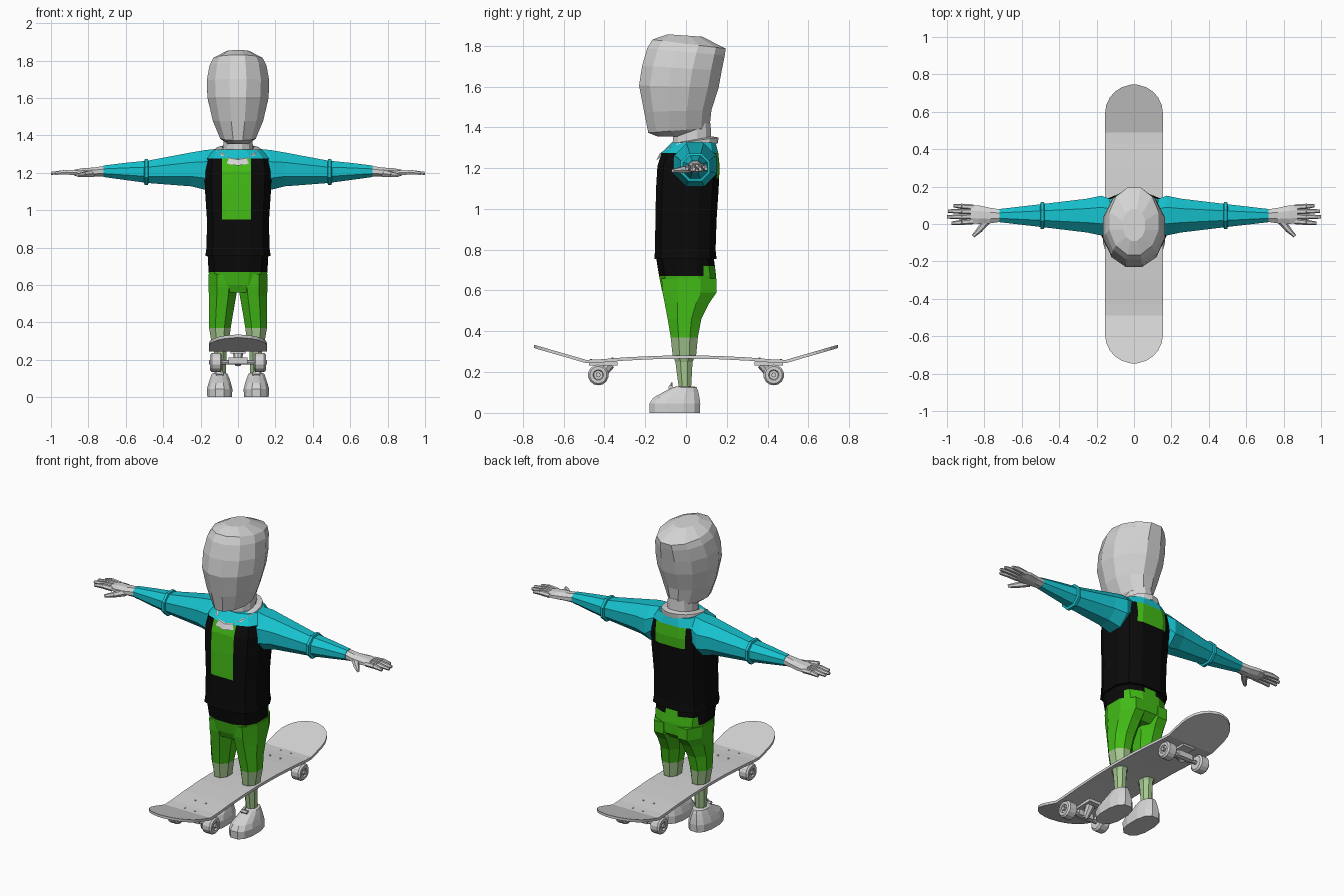
import bpy, bmesh, math
from mathutils import Vector as V

if "Cube" in bpy.data.objects:
    bpy.data.objects.remove(bpy.data.objects["Cube"])


def material(name, r, g, b):
    m = bpy.data.materials.new(name)
    m.diffuse_color = (r, g, b, 1)
    m.use_nodes = True
    m.node_tree.nodes["Principled BSDF"].inputs["Base Color"].default_value = m.diffuse_color
    return m


GREY = material("light grey", .66, .66, .66)
TEAL = material("teal", .008, .54, .62)
GREEN = material("bright green", .055, .50, .008)
BLACK = material("black", .003, .003, .003)
PALE = material("pale green", .38, .58, .28)


def finish(bm, name, mats, cuts=(), rule=None):
    """Split the mesh along colour borders, colour faces by rule, make the object."""
    for co, no in cuts:
        bmesh.ops.bisect_plane(bm, geom=bm.verts[:] + bm.edges[:] + bm.faces[:],
                               plane_co=co, plane_no=no)
    bmesh.ops.recalc_face_normals(bm, faces=bm.faces)
    if rule:
        for f in bm.faces:
            f.material_index = rule(f.calc_center_median())
    me = bpy.data.meshes.new(name)
    bm.to_mesh(me)
    bm.free()
    for m in mats:
        me.materials.append(m)
    ob = bpy.data.objects.new(name, me)
    bpy.context.collection.objects.link(ob)
    return ob


def loft(name, rings, mats, cuts=(), rule=None, caps=True):
    bm = bmesh.new()
    vs = [[bm.verts.new(p) for p in r] for r in rings]
    n = len(vs[0])
    for a, b in zip(vs, vs[1:]):
        for i in range(n):
            j = (i + 1) % n
            bm.faces.new((a[i], a[j], b[j], b[i]))
    if caps:
        bm.faces.new(vs[0])
        bm.faces.new(vs[-1])
    return finish(bm, name, mats, cuts, rule)


def zring(z, rx, yf, yb, cx=0, tilt=0, n=12, p=1.0):
    """Horizontal ring from front yf to back yb; p < 1 is boxier, tilt lifts the back."""
    out = []
    for i in range(n):
        a = 2 * math.pi * (i + .5) / n
        k = math.cos(math.pi / n)
        c, s = math.cos(a) / k, math.sin(a) / k
        c = math.copysign(min(1, abs(c)) ** p, c)
        s = math.copysign(min(1, abs(s)) ** p, s)
        out.append(V((cx + rx * c, (yf + yb) / 2 + (yb - yf) / 2 * s, z + tilt * s)))
    return out


def xring(x, cy, cz, ry, rz, n=8):
    return [V((x, cy + ry * math.cos(2 * math.pi * (i + .5) / n),
               cz + rz * math.sin(2 * math.pi * (i + .5) / n))) for i in range(n)]


def tube(name, p0, p1, r0, r1, mat, n=6):
    p0, p1 = V(p0), V(p1)
    q = (p1 - p0).to_track_quat('Z', 'Y')
    def ring(p, r):
        return [p + q @ V((r * math.cos(2 * math.pi * i / n), r * math.sin(2 * math.pi * i / n), 0))
                for i in range(n)]
    return loft(name, [ring(p0, r0), ring(p1, r1)], [mat])


def box(name, c, s, mat):
    bm = bmesh.new()
    bmesh.ops.create_cube(bm, size=1)
    for v in bm.verts:
        v.co = V(v.co[i] * s[i] + c[i] for i in range(3))
    return finish(bm, name, [mat])


# Head with jutting chin and nearly flat crown
loft("head", [
    zring(1.355, .055, -.14, .10), zring(1.385, .095, -.185, .115, tilt=.012),
    zring(1.48, .135, -.205, .125, tilt=.005), zring(1.60, .163, -.23, .16, tilt=-.005),
    zring(1.69, .167, -.215, .175, tilt=-.012), zring(1.77, .152, -.19, .19, tilt=-.018),
    zring(1.808, .132, -.165, .195, tilt=-.022), zring(1.85, .06, -.09, .08, tilt=-.006)], [GREY])
loft("neck", [zring(1.24, .085, -.07, .13), zring(1.42, .075, -.06, .12)], [GREY])

# Collar dipping to a point at the front
def collar_ring(rx, yf, yb, z, dip):
    r = []
    for i in range(16):
        a = 2 * math.pi * i / 16
        s = math.sin(a)
        y = (yf + yb) / 2 + (yb - yf) / 2 * s
        r.append(V((rx * math.cos(a), y, z - dip * max(0, -s) ** 2 + .02 * max(0, s))))
    return r

loft("collar", [collar_ring(.135, -.145, .155, 1.30, .062), collar_ring(.12, -.13, .16, 1.33, .06),
                collar_ring(.085, -.095, .13, 1.335, .05), collar_ring(.08, -.07, .12, 1.28, .04)],
     [GREY], caps=False)


# Vest body: front bib, back patch and yoke are split by planes
def vest_colour(c):
    if c.z > 1.275:
        return 2
    if c.y < -.06 and -.085 < c.x < .07 and c.z > .95:
        return 1
    if c.y > .08 and abs(c.x) < .1 and c.z > 1.15:
        return 1
    return 0

loft("vest", [
    zring(.755, .175, -.155, .15, p=.7), zring(.80, .168, -.152, .145, p=.7),
    zring(.95, .166, -.15, .15, p=.7), zring(1.1, .176, -.147, .16, p=.7),
    zring(1.21, .18, -.14, .165, p=.7), zring(1.275, .172, -.12, .158, p=.75),
    zring(1.325, .125, -.07, .145, p=.8)], [BLACK, GREEN, TEAL],
    [((x, 0, 0), (1, 0, 0)) for x in (-.1, -.085, .07, .1)] +
    [((0, 0, z), (0, 0, 1)) for z in (.95, 1.15, 1.275)], vest_colour)


# Hips: the shirt tail covers the front and sides, higher and notched at the back
def hip_colour(c):
    if c.z > .67 and c.y < .085:
        return 0
    return 0 if c.z > .72 and abs(c.x) > .04 else 1

loft("hips", [
    zring(.56, .13, -.10, .10, p=.75), zring(.60, .15, -.118, .145, p=.75),
    zring(.67, .157, -.132, .148, p=.75), zring(.77, .163, -.148, .135, p=.75)],
    [BLACK, GREEN],
    [((0, 0, .67), (0, 0, 1)), ((0, 0, .72), (0, 0, 1)), ((0, .085, 0), (0, 1, 0)),
     ((.04, 0, 0), (1, 0, 0)), ((-.04, 0, 0), (1, 0, 0))], hip_colour)

for s, side in ((-1, "left"), (1, "right")):
    # Trouser leg, pale towards the ankle
    loft(f"{side}_leg", [
        zring(.12, .030, -.035, .025, s * .095, n=8), zring(.25, .034, -.052, .032, s * .095, n=8),
        zring(.285, .045, -.066, .05, s * .095, n=8), zring(.37, .058, -.075, .058, s * .097, n=8),
        zring(.46, .066, -.09, .075, s * .09, n=8), zring(.54, .073, -.105, .115, s * .083, n=8),
        zring(.59, .077, -.115, .15, s * .08, n=8), zring(.66, .077, -.12, .15, s * .08, n=8)],
        [GREEN, PALE], rule=lambda c: int(c.z < .365))

    # Shoe with sole, ankle cuff and lace knot
    x = s * .098
    loft(f"{side}_shoe", [
        zring(0, .066, -.178, .068, x, p=.8), zring(.045, .068, -.18, .07, x, p=.8),
        zring(.075, .06, -.16, .066, x, p=.85), zring(.105, .05, -.105, .06, x),
        zring(.125, .042, -.07, .052, x), zring(.13, .033, -.045, .04, x)], [GREY])
    tube(f"{side}_lace", (x - .02, -.075, .125), (x + .02, -.075, .125), .012, .012, GREY)
    tube(f"{side}_lace_loop", (x, -.072, .12), (x, -.07, .148), .007, .005, GREY)

    # Sleeve with an elbow band
    loft(f"{side}_sleeve", [
        xring(s * .10, .045, 1.255, .085, .08), xring(s * .175, .045, 1.215, .115, .115),
        xring(s * .25, .045, 1.218, .098, .098), xring(s * .48, .045, 1.205, .068, .065),
        xring(s * .60, .045, 1.207, .053, .05), xring(s * .72, .045, 1.208, .038, .033)], [TEAL])
    loft(f"{side}_elbow_band", [
        xring(s * .478, .045, 1.203, .066, .064), xring(s * .482, .045, 1.203, .079, .075),
        xring(s * .498, .045, 1.203, .079, .075), xring(s * .502, .045, 1.203, .064, .062)], [TEAL])

    # Hand: palm, four fingers and thumb
    loft(f"{side}_palm", [
        xring(s * .715, .045, 1.208, .036, .031), xring(s * .77, .045, 1.204, .045, .026),
        xring(s * .83, .05, 1.202, .054, .024), xring(s * .875, .052, 1.2, .05, .018)], [GREY])
    for i, (y0, y1, tip) in enumerate(((.09, .098, .965), (.066, .069, .995),
                                       (.04, .038, 1.0), (.014, .004, .975))):
        mid = (s * .92, (y0 + y1) / 2, 1.203)
        tube(f"{side}_finger_{i}", (s * .86, y0, 1.2), mid, .015, .0145, GREY)
        tube(f"{side}_fingertip_{i}", mid, (s * tip, y1, 1.197), .0145, .009, GREY)
    tube(f"{side}_thumb", (s * .78, .025, 1.197), (s * .825, -.03, 1.19), .022, .016, GREY)
    tube(f"{side}_thumb_tip", (s * .825, -.03, 1.19), (s * .86, -.065, 1.187), .016, .009, GREY)

# Skateboard deck: cross-sections along y, rounded and upturned ends
def deck_z(y):
    a = abs(y)
    return .282 - .022 * min(a / .45, 1) ** 2 + max(0, a - .49) * .29

def deck_w(y):
    t = max(0, (abs(y) - .59) / .156)
    return .155 * math.sqrt(max(.004, 1 - t * t))

half = [0, .15, .3, .43, .49, .53, .59, .635, .675, .705, .73, .745]
rings = []
for y in [-h for h in half[:0:-1]] + half:
    w, z = deck_w(y), deck_z(y)
    rings.append([V((-w, y, z - .016)), V((w, y, z - .016)), V((w, y, z)), V((-w, y, z))])
loft("deck", rings, [GREY])

# Trucks, wheels and bolts
for e, end in ((-1, "front"), (1, "rear")):
    box(f"{end}_base_plate", (0, e * .405, .242), (.08, .14, .018), GREY)
    tube(f"{end}_kingpin", (0, e * .375, .24), (0, e * .42, .175), .028, .018, GREY, 8)
    box(f"{end}_hanger", (0, e * .43, .195), (.10, .04, .035), GREY)
    tube(f"{end}_axle", (-.155, e * .43, .186), (.155, e * .43, .186), .012, .012, GREY, 8)
    for s, side in ((-1, "left"), (1, "right")):
        loft(f"{end}_{side}_wheel", [xring(s * wx, e * .43, .186, r, r, 14) for wx, r in
             ((.086, .04), (.094, .051), (.14, .051), (.15, .042), (.15, .026), (.142, .022))], [GREY])
        for y in (.36, .465):
            z = deck_z(y)
            tube(f"{end}_{side}_bolt", (s * .035, e * y, z - .005), (s * .035, e * y, z + .003),
                 .006, .006, GREY)
